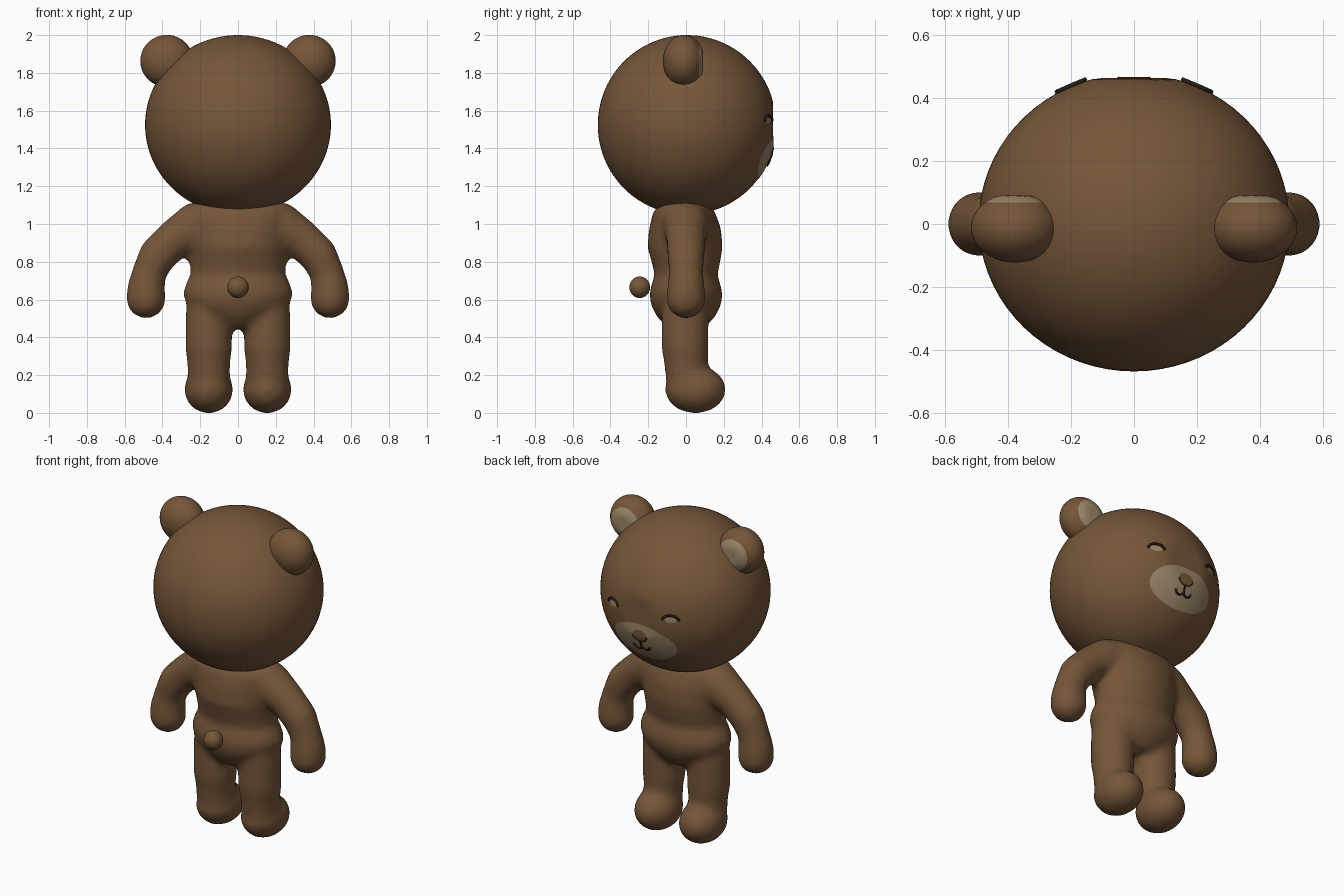
import bpy, bmesh
from math import sin, cos, pi, sqrt
from mathutils import Vector, Matrix

cube = bpy.data.objects.get("Cube")
if cube:
    bpy.data.objects.remove(cube)


def material(name, colour):
    m = bpy.data.materials.new(name)
    m.use_nodes = True
    m.diffuse_color = (*colour, 1)
    bsdf = m.node_tree.nodes["Principled BSDF"]
    bsdf.inputs["Base Color"].default_value = (*colour, 1)
    bsdf.inputs["Roughness"].default_value = 0.8
    return m


BROWN = material("brown fur", (0.18, 0.093, 0.041))
CREAM = material("cream fur", (0.33, 0.24, 0.14))
DARK = material("dark line", (0.02, 0.012, 0.008))

HEAD = Vector((0, 0.005, 1.525))
HEAD_R = Vector((0.492, 0.472, 0.475))
FACE_Y = 0.46


def finish(name, bm, *mats):
    bmesh.ops.recalc_face_normals(bm, faces=bm.faces)
    for f in bm.faces:
        f.smooth = True
    mesh = bpy.data.meshes.new(name)
    bm.to_mesh(mesh)
    bm.free()
    for m in mats:
        mesh.materials.append(m)
    ob = bpy.data.objects.new(name, mesh)
    bpy.context.collection.objects.link(ob)
    return ob


def ellipsoid(bm, centre, radii, segs=24, rings=16):
    mat = Matrix.Translation(centre) @ Matrix.Diagonal((*radii, 1))
    return bmesh.ops.create_uvsphere(bm, u_segments=segs, v_segments=rings,
                                     radius=1, matrix=mat)["verts"]


def loft(bm, rings, cx=0, segs=28):
    """Closed tube of horizontal oval rings: (z, x radius, y radius, y centre)."""
    loops = [[bm.verts.new((cx + rx * cos(2 * pi * i / segs),
                            cy + ry * sin(2 * pi * i / segs), z))
              for i in range(segs)] for z, rx, ry, cy in rings]
    for a, b in zip(loops, loops[1:]):
        for i in range(segs):
            j = (i + 1) % segs
            bm.faces.new((a[i], a[j], b[j], b[i]))
    bm.faces.new(loops[0])
    bm.faces.new(loops[-1])


def limb(bm, side, points, steps=5):
    """Chain of overlapping balls along (x, z, radius) points."""
    for p, q in zip(points, points[1:]):
        for k in range(steps + 1):
            x, z, r = Vector(p).lerp(Vector(q), k / steps)
            ellipsoid(bm, (side * x, 0, z), (r, r, r))


def on_face(x, z, lift):
    u, w = x / HEAD_R.x, (z - HEAD.z) / HEAD_R.z
    y = HEAD.y + HEAD_R.y * sqrt(max(0, 1 - u * u - w * w))
    return Vector((x, min(y, FACE_Y) + lift, z))


def plate(name, cx, cz, rx, rz, lift, mat, segs=40, rings=8):
    """Thin oval patch that follows the curve of the head."""
    bm = bmesh.new()
    mid = bm.verts.new(on_face(cx, cz, lift))
    prev = None
    for k in range(1, rings + 1):
        s = k / rings
        loop = [bm.verts.new(on_face(cx + s * rx * cos(2 * pi * i / segs),
                                     cz + s * rz * sin(2 * pi * i / segs), lift))
                for i in range(segs)]
        for i in range(segs):
            j = (i + 1) % segs
            if prev:
                bm.faces.new((prev[i], loop[i], loop[j], prev[j]))
            else:
                bm.faces.new((mid, loop[i], loop[j]))
        prev = loop
    ob = finish(name, bm, mat)
    if sum(p.normal.y for p in ob.data.polygons) < 0:
        ob.data.flip_normals()
    return ob


def stroke(name, points, radius=0.006, lift=0.005):
    """Thin dark line drawn over the head."""
    cu = bpy.data.curves.new(name, "CURVE")
    cu.dimensions = "3D"
    cu.bevel_depth = radius
    cu.bevel_resolution = 1
    cu.use_fill_caps = True
    sp = cu.splines.new("POLY")
    sp.points.add(len(points) - 1)
    for pt, (x, z) in zip(sp.points, points):
        pt.co = (*on_face(x, z, lift), 1)
    cu.materials.append(DARK)
    ob = bpy.data.objects.new(name, cu)
    bpy.context.collection.objects.link(ob)


def arc(cx, cz, rx, rz, start, end, n=10):
    return [(cx + rx * cos(start + (end - start) * i / n),
             cz + rz * sin(start + (end - start) * i / n)) for i in range(n + 1)]


# Head, slightly flattened at the tip of the face
bm = bmesh.new()
for v in ellipsoid(bm, HEAD, HEAD_R, 72, 48):
    v.co.y = min(v.co.y, FACE_Y)
finish("head", bm, BROWN)

# Muzzle, nose and mouth
plate("muzzle", 0, 1.358, 0.215, 0.12, 0.003, CREAM)
plate("nose", 0, 1.405, 0.05, 0.036, 0.006, BROWN)
stroke("nose_rim", arc(0, 1.405, 0.05, 0.036, pi, 2 * pi), 0.003)
stroke("mouth_stem", [(0, 1.37), (0, 1.335)])

for side, label in ((1, "left"), (-1, "right")):
    # Smile half and closed eye
    stroke(label + "_smile", arc(side * 0.027, 1.335, 0.027, 0.024, pi, 2 * pi))
    stroke(label + "_eye", arc(side * 0.2, 1.545, 0.045, 0.03, 0, pi), 0.007)
    plate(label + "_eyelid", side * 0.2, 1.547, 0.033, 0.018, 0.003, CREAM, 20, 3)

    # Ear with a cream inner patch on the flattened front
    bm = bmesh.new()
    for v in ellipsoid(bm, (side * 0.377, -0.012, 1.863), (0.14, 0.11, 0.138), 40, 32):
        v.co.y = min(v.co.y, 0.09)
    bmesh.ops.bisect_plane(bm, geom=bm.verts[:] + bm.edges[:] + bm.faces[:],
                           plane_co=(0, 0.068, 0), plane_no=(0, 1, 0))
    for f in bm.faces:
        f.material_index = int(f.calc_center_median().y > 0.068)
    finish(label + "_ear", bm, BROWN, CREAM)

# Body: torso, hips, arms, legs and feet fused into one soft skin
bm = bmesh.new()
loft(bm, [(1.11, 0.27, 0.13, -0.01), (1.06, 0.30, 0.165, -0.01), (0.98, 0.28, 0.19, -0.005),
          (0.88, 0.265, 0.20, -0.005), (0.79, 0.255, 0.18, 0), (0.73, 0.25, 0.165, 0),
          (0.69, 0.275, 0.18, 0), (0.63, 0.292, 0.195, 0), (0.57, 0.27, 0.185, 0),
          (0.51, 0.20, 0.155, 0), (0.45, 0.10, 0.10, 0)])
for side in (1, -1):
    limb(bm, side, [(0.22, 0.99, 0.125), (0.33, 0.925, 0.105), (0.425, 0.835, 0.1),
                    (0.472, 0.74, 0.09), (0.487, 0.65, 0.102), (0.487, 0.605, 0.105)])
    loft(bm, [(0.64, 0.115, 0.12, -0.005), (0.5, 0.123, 0.125, -0.005),
              (0.34, 0.124, 0.125, -0.005), (0.26, 0.113, 0.115, 0),
              (0.12, 0.11, 0.11, 0.01)], side * 0.155)
    ellipsoid(bm, (side * 0.155, 0.05, 0.124), (0.13, 0.162, 0.126))
body = finish("body", bm, BROWN)
remesh = body.modifiers.new("fuse", "REMESH")
remesh.mode = "VOXEL"
remesh.voxel_size = 0.022
remesh.use_smooth_shade = True
soften = body.modifiers.new("soften", "SMOOTH")
soften.factor = 0.5
soften.iterations = 4

# Tail
bm = bmesh.new()
ellipsoid(bm, (0, -0.245, 0.665), (0.057, 0.055, 0.057))
finish("tail", bm, BROWN)
